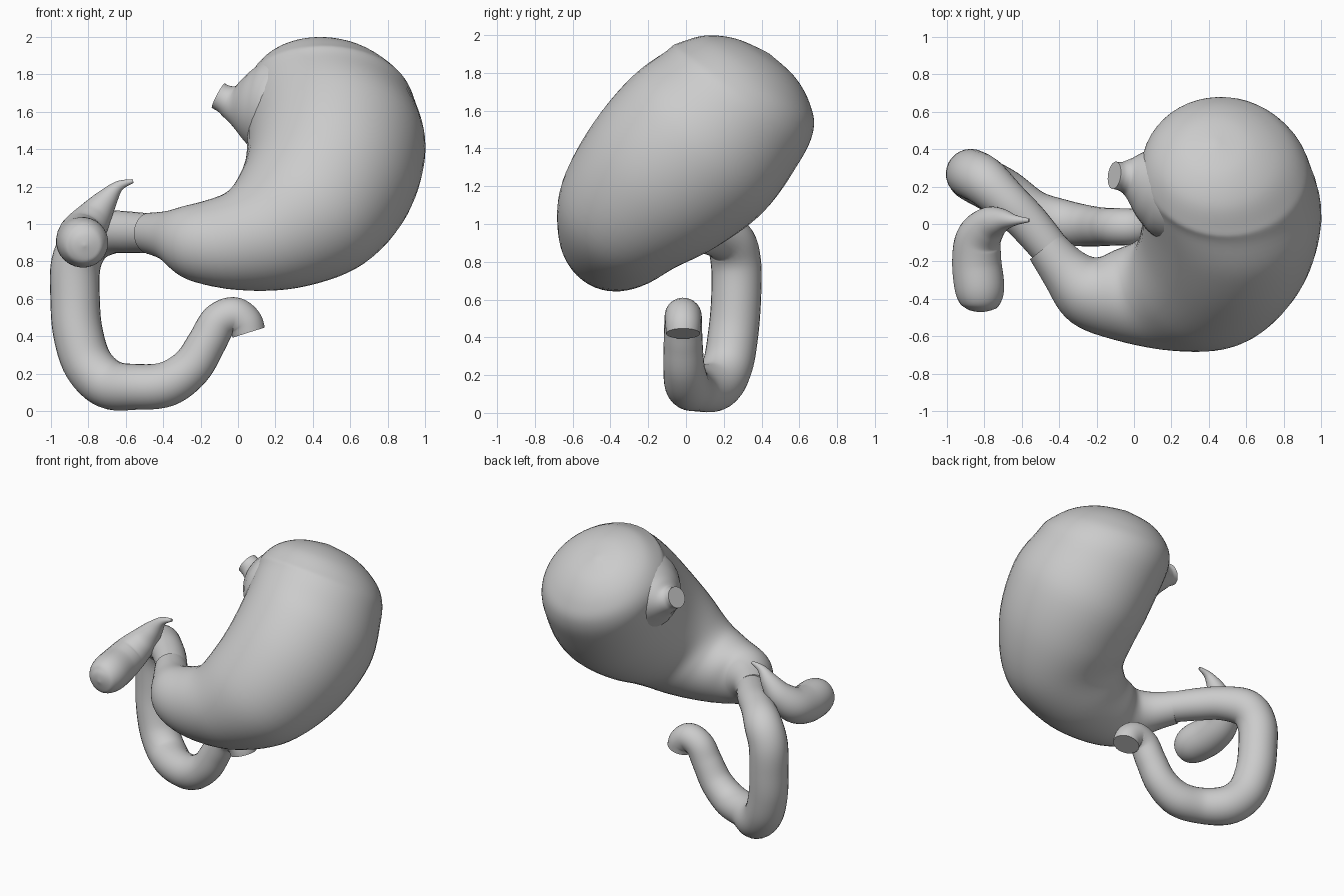
import bpy, bmesh, math
from mathutils import Vector

cube = bpy.data.objects.get("Cube")
if cube:
    bpy.data.objects.remove(cube, do_unlink=True)

# One plain grey for the whole model
grey = bpy.data.materials.new("soft_grey")
grey.use_nodes = True
colour = (0.6, 0.6, 0.6, 1)
grey.diffuse_color = colour
grey.node_tree.nodes["Principled BSDF"].inputs["Base Color"].default_value = colour


def spline(rows, steps):
    """Catmull-Rom interpolation through rows of numbers."""
    result = []
    last = len(rows) - 1
    for i in range(last):
        before, start = rows[max(i - 1, 0)], rows[i]
        end, after = rows[i + 1], rows[min(i + 2, last)]
        for k in range(steps):
            t = k / steps
            result.append([
                0.5 * (2 * b + (c - a) * t + (2 * a - 5 * b + 4 * c - d) * t ** 2
                       + (3 * b - a - 3 * c + d) * t ** 3)
                for a, b, c, d in zip(before, start, end, after)])
    result.append(list(rows[last]))
    return result


def tangents(points, reach=1):
    """Direction along the path, averaged over a number of points each way."""
    last = len(points) - 1
    return [(points[min(i + reach, last)] - points[max(i - reach, 0)]).normalized()
            for i in range(last + 1)]


def loft(name, sections, sides=32):
    """Skin a list of (centre, half axis, half axis) ellipses, with closed ends."""
    bm = bmesh.new()
    rings = []
    for centre, u, v in sections:
        ring = []
        for k in range(sides):
            angle = math.tau * k / sides
            ring.append(bm.verts.new(centre + u * math.cos(angle) + v * math.sin(angle)))
        rings.append(ring)
    for lower, upper in zip(rings, rings[1:]):
        for k in range(sides):
            n = (k + 1) % sides
            bm.faces.new((lower[k], lower[n], upper[n], upper[k]))
    bm.faces.new(rings[0])
    bm.faces.new(rings[-1])
    bmesh.ops.recalc_face_normals(bm, faces=bm.faces)
    mesh = bpy.data.meshes.new(name)
    bm.to_mesh(mesh)
    bm.free()
    mesh.materials.append(grey)
    obj = bpy.data.objects.new(name, mesh)
    bpy.context.collection.objects.link(obj)
    bpy.ops.object.select_all(action="DESELECT")
    obj.select_set(True)
    bpy.context.view_layer.objects.active = obj
    bpy.ops.object.shade_smooth_by_angle(angle=math.radians(45))
    return obj


def tube(name, rows, steps=6, sides=28):
    """Round tube through rows of x, y, z, radius, with a twist-free frame."""
    rows = spline(rows, steps)
    points = [Vector(r[:3]) for r in rows]
    directions = tangents(points)
    side = directions[0].orthogonal().normalized()
    sections = []
    for row, point, along in zip(rows, points, directions):
        side = (side - along * side.dot(along)).normalized()
        radius = max(row[3], 0.003)
        sections.append((point, side * radius, along.cross(side) * radius))
    return loft(name, sections, sides)


# Stomach: point on the inner curve, point on the outer curve, half thickness
body = [
    (.04, .28, 1.61, .95, .21, 1.63, .46),
    (.05, .06, 1.47, 1.0, .06, 1.37, .50),
    (.04, -.10, 1.34, .91, -.21, 1.09, .465),
    (.0, -.20, 1.22, .68, -.45, .85, .385),
    (-.06, -.25, 1.14, .33, -.50, .70, .31),
    (-.15, -.30, 1.12, -.01, -.46, .66, .245),
    (-.26, -.33, 1.10, -.26, -.37, .70, .19),
    (-.36, -.24, 1.07, -.38, -.25, .80, .135),
    (-.47, -.12, 1.06, -.47, -.12, .84, .11),
]

# Rounded dome closing the top of the stomach
base_inner, base_outer = Vector(body[0][:3]), Vector(body[0][3:6])
base_centre, base_half = (base_inner + base_outer) / 2, (base_outer - base_inner) / 2
dome_rise = Vector((-.06, .19, .285))
dome = []
for degrees in (88, 66, 44, 22):
    turn = math.radians(degrees)
    middle = base_centre + dome_rise * math.sin(turn)
    half = base_half * math.cos(turn)
    dome.append((*(middle - half), *(middle + half), body[0][6] * math.cos(turn)))

stomach = spline(dome + body, 6)
inner = [Vector(r[:3]) for r in stomach]
outer = [Vector(r[3:6]) for r in stomach]
centres = [(a + b) / 2 for a, b in zip(inner, outer)]
sections = []
for row, a, b, c, along in zip(stomach, inner, outer, centres, tangents(centres, 6)):
    half = (b - a) / 2
    sections.append((c, half, half.cross(along).normalized() * row[6]))
loft("stomach", sections, 48)

# Short gullet stub that flares widely into the stomach
tube("gullet_stub", [
    (.32, .20, 1.60, .31),
    (.20, .20, 1.62, .295),
    (.10, .22, 1.63, .23),
    (.02, .24, 1.64, .15),
    (-.03, .25, 1.65, .10),
    (-.07, .255, 1.667, .077),
    (-.105, .26, 1.685, .074),
])

# Looping bowel, from the stomach outlet to its open end
tube("bowel_loop", [
    (-.45, -.13, .95, .103),
    (-.56, .0, .955, .11),
    (-.68, .12, .955, .115),
    (-.80, .23, .91, .13),
    (-.865, .265, .79, .133),
    (-.87, .265, .60, .132),
    (-.855, .25, .42, .133),
    (-.80, .22, .25, .133),
    (-.69, .16, .145, .132),
    (-.54, .06, .13, .122),
    (-.38, .01, .145, .12),
    (-.25, -.01, .235, .11),
    (-.165, -.015, .37, .103),
    (-.105, -.015, .475, .10),
    (-.025, -.015, .512, .098),
    (.035, -.015, .475, .095),
    (.057, -.015, .42, .09),
])

# Gallbladder: rounded bulb tapering to a curled neck
tube("gallbladder", [
    (-.82, -.47, .885, .004),
    (-.82, -.455, .887, .07),
    (-.82, -.42, .89, .11),
    (-.825, -.34, .90, .133),
    (-.84, -.20, .91, .132),
    (-.83, -.08, .95, .122),
    (-.775, -.005, 1.03, .098),
    (-.71, .02, 1.12, .065),
    (-.64, .02, 1.20, .03),
    (-.56, .02, 1.23, .01),
])
